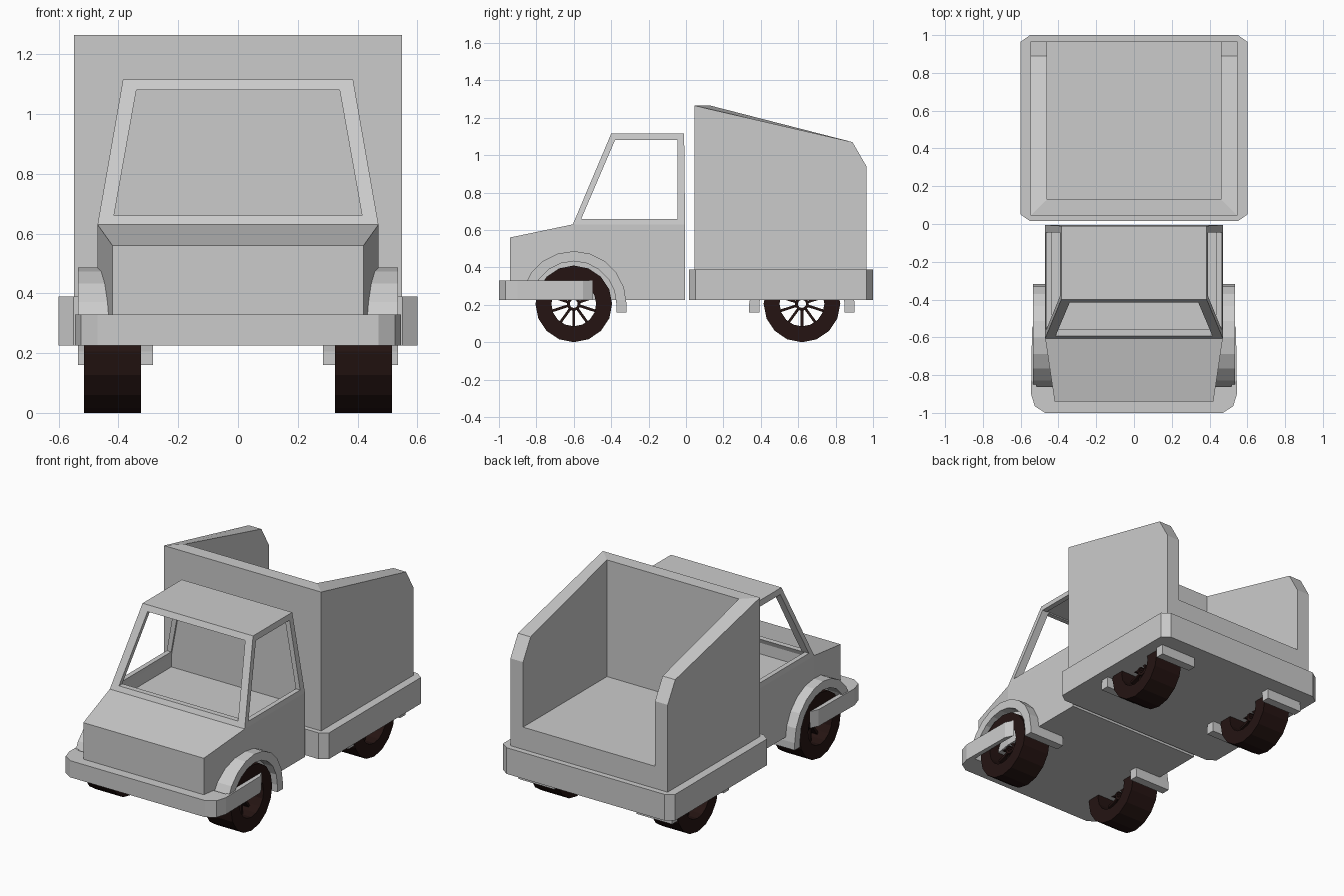
import bpy, bmesh
from math import sin, cos, pi

if "Cube" in bpy.data.objects:
    bpy.data.objects.remove(bpy.data.objects["Cube"])


def loft(bm, rings, closed=False):
    """Bridge equal-sized point rings; cap the ends unless closed."""
    vs = [[bm.verts.new(p) for p in r] for r in rings]
    n = len(vs[0])
    for i in range(len(vs) if closed else len(vs) - 1):
        a, b = vs[i], vs[(i + 1) % len(vs)]
        for j in range(n):
            k = (j + 1) % n
            bm.faces.new((a[j], a[k], b[k], b[j]))
    if not closed:
        bm.faces.new(vs[0])
        bm.faces.new(vs[-1])


def finish(name, bm, mat=None):
    bmesh.ops.recalc_face_normals(bm, faces=bm.faces)
    me = bpy.data.meshes.new(name)
    bm.to_mesh(me)
    bm.free()
    ob = bpy.data.objects.new(name, me)
    bpy.context.collection.objects.link(ob)
    if mat:
        me.materials.append(mat)
    return ob


def part(name, rings, closed=False):
    bm = bmesh.new()
    loft(bm, rings, closed)
    return finish(name, bm)


def rect(x, y0, y1, z):
    return [(-x, y0, z), (x, y0, z), (x, y1, z), (-x, y1, z)]


def prism(name, outline, z0, z1):
    return part(name, [[(x, y, z) for x, y in outline] for z in (z0, z1)])


rubber = bpy.data.materials.new("dark_rubber")
rubber.diffuse_color = (0.018, 0.007, 0.006, 1)
rubber.use_nodes = True
rubber.node_tree.nodes["Principled BSDF"].inputs["Base Color"].default_value = rubber.diffuse_color

# Cab: tapered nose and lower body, with the greenhouse extruded on top
bm = bmesh.new()
loft(bm, [[(-x, y, .225), (x, y, .225), (x, y, z), (-x, y, z)]
          for x, y, z in ((.42, -.94, .56), (.47, -.605, .63), (.47, -.005, .63))])
bmesh.ops.recalc_face_normals(bm, faces=bm.faces)
bm.normal_update()
top = [f for f in bm.faces if f.normal.z > .999]
roof = bmesh.ops.extrude_discrete_faces(bm, faces=top)["faces"][0]
for v in roof.verts:
    v.co = (.385 if v.co.x > 0 else -.385, -.40 if v.co.y < -.3 else -.01, 1.115)
bmesh.ops.remove_doubles(bm, verts=bm.verts, dist=1e-5)
cab = finish("cab", bm)

# Cutters: cabin interior, side windows, windscreen
side = ((-.56, .66), (-.38, 1.08), (-.045, 1.08), (-.045, .66))
screen = ((-.415, .66), (.415, .66), (.34, 1.08), (-.34, 1.08))
cutters = [
    part("interior_cutter", [rect(.44, -.57, -.035, .56), rect(.44, -.57, -.035, .63),
                             rect(.357, -.383, -.035, 1.086)]),
    part("side_window_cutter", [[(x, y, z) for y, z in side] for x in (-.7, .7)]),
    part("windscreen_cutter", [[(x, y, z) for x, z in screen] for y in (-.8, -.2)]),
]
for c in cutters:
    c.hide_render = True
    m = cab.modifiers.new(c.name, 'BOOLEAN')
    m.operation, m.solver, m.object = 'DIFFERENCE', 'EXACT', c

# Apply the cuts and remove the cutters
bpy.context.view_layer.update()
cut = bpy.data.meshes.new_from_object(cab.evaluated_get(bpy.context.evaluated_depsgraph_get()))
cab.modifiers.clear()
cab.data = cut
for c in cutters:
    bpy.data.objects.remove(c)

# Front bumper wrapping around the wheels
half = [(.47, -1), (.525, -.965), (.545, -.9), (.54, -.55), (.515, -.5), (.515, -.86)]
prism("bumper", half + [(-x, y) for x, y in reversed(half)], .225, .33)

# Cargo bed with chamfered corners
q = [(.55, .015), (.6, .05), (.6, .965), (.55, 1)]
prism("cargo_bed", q + [(-x, y) for x, y in reversed(q)], .225, .39)

# Cargo walls: one U-shaped sweep, sloping down to the open back
wall = [(.965, .965, .94), (.89, .89, 1.07), (.045, .13, 1.265)]
path = [(1, *w) for w in wall] + [(-1, *w) for w in reversed(wall)]
part("cargo_walls", [[(s * .548, yo, .39), (s * .46, yi, .39),
                      (s * .46, yi, z), (s * .548, yo, z)] for s, yo, yi, z in path])
part("cargo_floor", [rect(.46, .13, .965, .39), rect(.46, .13, .965, .53)])

# Wheels and wheel arches
AXLE, R = .205, .205


def tube(bm, r0, r1, x0, x1, yc, n):
    rings = []
    for i in range(n):
        c, s = sin(2 * pi * i / n), -cos(2 * pi * i / n)
        rings.append([(x, yc + r * c, AXLE + r * s)
                      for x, r in ((x0, r0), (x1, r0), (x1, r1), (x0, r1))])
    loft(bm, rings, True)


for end, yc in (("front", -.6), ("rear", .62)):
    for side_name, s in (("left", -1), ("right", 1)):
        bm = bmesh.new()
        tube(bm, .12, R, s * .325, s * .515, yc, 16)
        tube(bm, .022, .038, s * .39, s * .46, yc, 10)
        for i in range(10):
            a = 2 * pi * (i + .5) / 10
            c, d, w = cos(a), sin(a), .007
            loft(bm, [[(s * x, yc + r * c - t * d, AXLE + r * d + t * c)
                       for x, t in ((.4, -w), (.45, -w), (.45, w), (.4, w))]
                      for r in (.03, .128)])
        finish(f"{end}_{side_name}_wheel", bm, rubber)

        # Arch: half ring with straight legs; the front leg stops in the bumper
        steps = 10
        pts = [(cos(pi * i / steps), sin(pi * i / steps)) for i in range(steps + 1)]
        rings = [[(s * x, yc + r * c, AXLE + r * d)
                  for x, r in ((.285, .228), (.535, .228), (.535, .282), (.285, .282))]
                 for c, d in pts]
        foot = [[(x, y, .16) for x, y, z in rings[k]] for k in (0, -1)]
        rings = [foot[0]] + (rings[:-1] if end == "front" else rings + [foot[1]])
        part(f"{end}_{side_name}_arch", rings)
